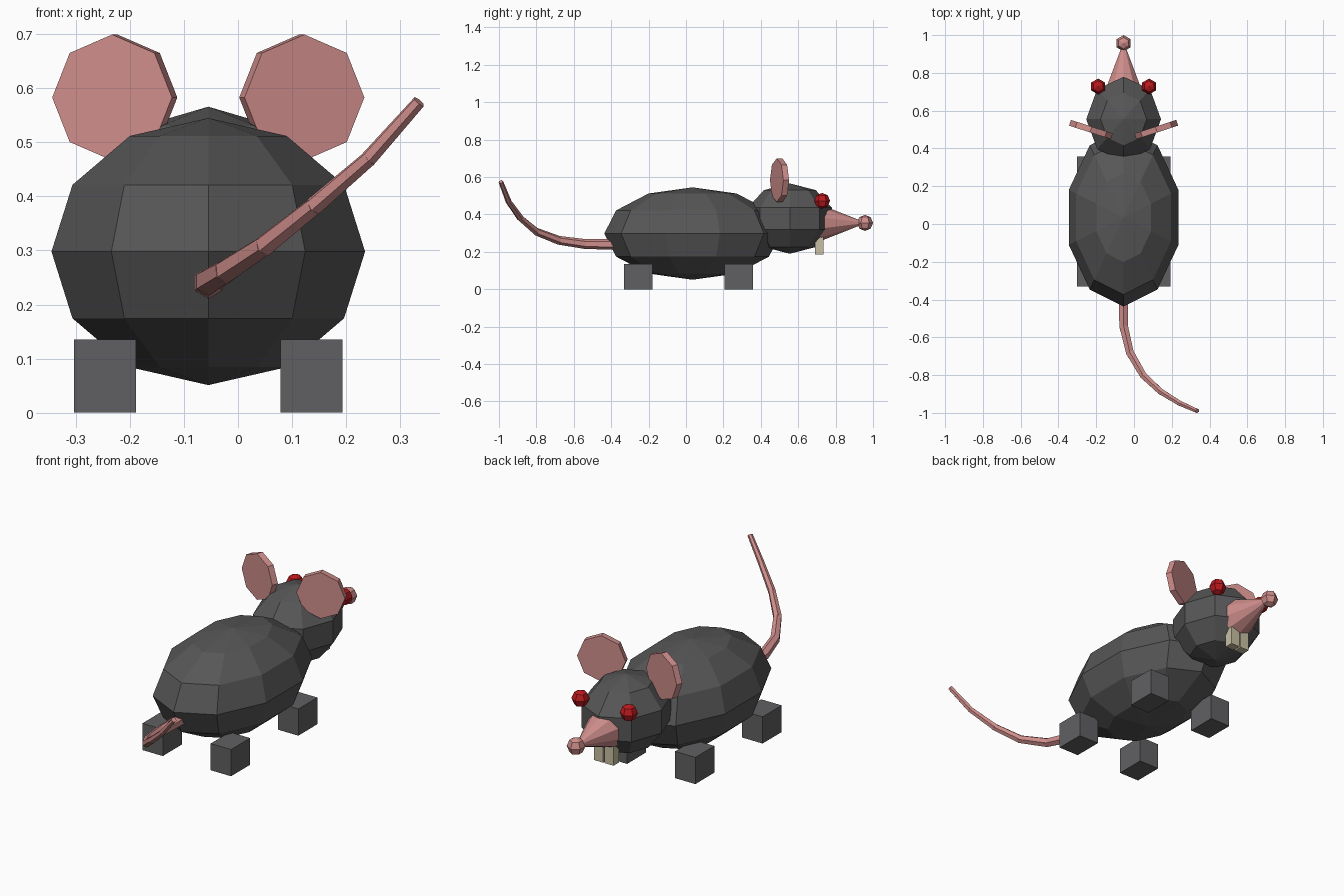
import bpy, bmesh, math
from mathutils import Vector, Matrix

if "Cube" in bpy.data.objects:
    bpy.data.objects.remove(bpy.data.objects["Cube"])

CX = -0.055  # symmetry plane of the animal


def material(name, rgb):
    m = bpy.data.materials.new(name)
    m.diffuse_color = (*rgb, 1)
    m.use_nodes = True
    m.node_tree.nodes["Principled BSDF"].inputs["Base Color"].default_value = m.diffuse_color
    return m


FUR = material("dark grey fur", (0.095, 0.094, 0.097))
PAW = material("grey paw", (0.118, 0.115, 0.122))
PINK = material("pink skin", (0.62, 0.27, 0.26))
RED = material("red eye", (0.50, 0.01, 0.013))
IVORY = material("ivory tooth", (0.58, 0.53, 0.37))


def add(name, bm, mat):
    bmesh.ops.recalc_face_normals(bm, faces=bm.faces)
    me = bpy.data.meshes.new(name)
    bm.to_mesh(me)
    bm.free()
    me.materials.append(mat)
    ob = bpy.data.objects.new(name, me)
    bpy.context.collection.objects.link(ob)
    return ob


def ball(name, centre, radii, segs, rings, mat):
    """Low-poly ellipsoid with a vertex column facing +y."""
    bm = bmesh.new()
    (cx, cy, cz), (rx, ry, rz) = centre, radii

    def vert(phi, th):
        return bm.verts.new((cx + rx * math.sin(phi) * math.sin(th),
                             cy + ry * math.sin(phi) * math.cos(th),
                             cz + rz * math.cos(phi)))

    top, bot = vert(0, 0), vert(math.pi, 0)
    rows = [[vert(math.pi * i / rings, math.tau * j / segs) for j in range(segs)]
            for i in range(1, rings)]
    for j in range(segs):
        k = (j + 1) % segs
        bm.faces.new((top, rows[0][j], rows[0][k]))
        bm.faces.new((bot, rows[-1][k], rows[-1][j]))
        for a, b in zip(rows, rows[1:]):
            bm.faces.new((a[j], b[j], b[k], a[k]))
    return add(name, bm, mat)


def box(name, lo, hi, mat):
    lo, hi = Vector(lo), Vector(hi)
    bm = bmesh.new()
    bmesh.ops.create_cube(bm, size=1, matrix=Matrix.Translation((lo + hi) / 2)
                          @ Matrix.Diagonal((*(hi - lo), 1)))
    return add(name, bm, mat)


def rod(bm, a, b, r1, r2, segs):
    """Tapered cylinder from a to b."""
    a, b = Vector(a), Vector(b)
    d = b - a
    m = Matrix.Translation((a + b) / 2) @ d.to_track_quat('Z', 'Y').to_matrix().to_4x4()
    bmesh.ops.create_cone(bm, cap_ends=True, segments=segs, radius1=r1, radius2=r2,
                          depth=d.length, matrix=m)


# Body and head
ball("body", (CX, 0.035, 0.298), (0.305, 0.472, 0.247), 10, 6, FUR)
ball("head", (CX, 0.555, 0.378), (0.208, 0.236, 0.188), 8, 5, FUR)

# Snout and nose
bm = bmesh.new()
rod(bm, (CX, 0.72, 0.355), (CX, 0.955, 0.355), 0.097, 0.004, 10)
add("snout", bm, PINK)
ball("nose", (CX, 0.957, 0.355), (0.043, 0.043, 0.043), 6, 4, PINK)

for side, s in (("left", -1), ("right", 1)):
    # Eyes
    ball("eye_" + side, (CX + s * 0.135, 0.728, 0.473), (0.042, 0.042, 0.042), 6, 4, RED)

    # Ears: upright octagonal discs angled outwards
    bm = bmesh.new()
    n = Vector((-s * math.sin(math.radians(18)), math.cos(math.radians(18)), 0))
    c = Vector((CX + s * 0.173, 0.50, 0.583))
    rod(bm, c - n * 0.016, c + n * 0.016, 0.1165, 0.1165, 8)
    add("ear_" + side, bm, PINK)

    # Front teeth
    x = CX + s * 0.029
    box("tooth_" + side, (x - 0.025, 0.69, 0.185), (x + 0.025, 0.735, 0.31), IVORY)

    # Feet
    x = CX + s * 0.191
    for end, y in (("tail_end", -0.255), ("head_end", 0.282)):
        box(f"foot_{end}_{side}", (x - 0.057, y - 0.076, 0), (x + 0.057, y + 0.076, 0.135), PAW)

# Tail: chain of tapering six-sided segments
path = [(CX, -0.38, 0.240), (CX, -0.54, 0.242), (-0.022, -0.68, 0.262), (0.048, -0.80, 0.308),
        (0.138, -0.885, 0.380), (0.240, -0.948, 0.468), (0.335, -0.990, 0.575)]
bm = bmesh.new()
for i, (a, b) in enumerate(zip(path, path[1:])):
    r = 0.029 - 0.0027 * i
    ext = (Vector(b) - Vector(a)).normalized() * (0.006 if i < 5 else 0)
    rod(bm, a, Vector(b) + ext, r, r - 0.003, 6)
add("tail", bm, PINK)
